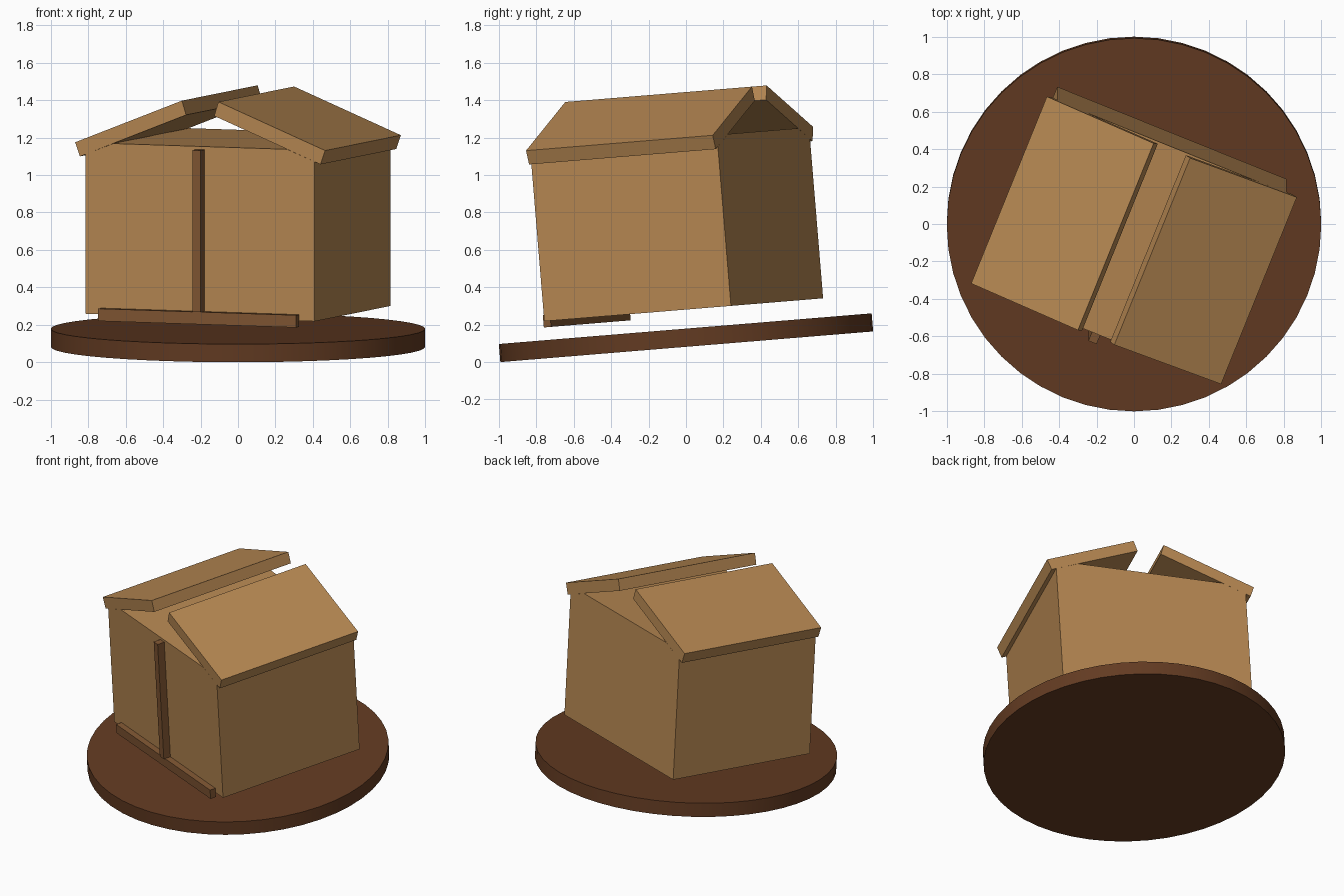
import bpy, bmesh
from math import radians
from mathutils import Matrix

if "Cube" in bpy.data.objects:
    bpy.data.objects.remove(bpy.data.objects["Cube"])

# Everything is built upright, then tilted together about x
TILT = Matrix.Translation((0, 0, 0.13)) @ Matrix.Rotation(radians(4.7), 4, 'X')
YAW = TILT @ Matrix.Rotation(radians(-22), 4, 'Z')


def material(name, color):
    m = bpy.data.materials.new(name)
    m.diffuse_color = (*color, 1)
    m.use_nodes = True
    m.node_tree.nodes["Principled BSDF"].inputs["Base Color"].default_value = m.diffuse_color
    return m


tan = material("tan_wood", (0.47, 0.245, 0.085))
trim = material("trim_wood", (0.22, 0.095, 0.033))
dark = material("dark_wood", (0.125, 0.044, 0.016))


def finish(name, bm, matrix, mat):
    bmesh.ops.recalc_face_normals(bm, faces=bm.faces[:])
    mesh = bpy.data.meshes.new(name)
    bm.to_mesh(mesh)
    bm.free()
    mesh.materials.append(mat)
    ob = bpy.data.objects.new(name, mesh)
    bpy.context.collection.objects.link(ob)
    ob.matrix_world = matrix
    return ob


def prism(name, profile, y0, y1, mat):
    """Extrude an x-z profile from y0 to y1."""
    bm = bmesh.new()
    face = bm.faces.new([bm.verts.new((x, y0, z)) for x, z in profile])
    ext = bmesh.ops.extrude_face_region(bm, geom=[face])
    moved = [g for g in ext['geom'] if isinstance(g, bmesh.types.BMVert)]
    bmesh.ops.translate(bm, verts=moved, vec=(0, y1 - y0, 0))
    return finish(name, bm, YAW, mat)


def rect(half_width, z0, z1):
    return [(-half_width, z0), (half_width, z0), (half_width, z1), (-half_width, z1)]


# Round base plate
bm = bmesh.new()
bmesh.ops.create_cone(bm, cap_ends=True, segments=48, radius1=1, radius2=1, depth=0.097)
base = finish("base_plate", bm, TILT, dark)
bpy.context.view_layer.objects.active = base
base.select_set(True)
bpy.ops.object.shade_smooth_by_angle(angle=radians(30))

# House body, top corners cut to the roof slope
half = [(0.66, 0.15), (0.66, 1.005), (0.5, 1.067)]
prism("house_body", half + [(-x, z) for x, z in reversed(half)], -0.54, 0.54, tan)

# Two roof slabs with an open gap at the ridge
slab = [(0.693, 0.992), (0.72, 1.067), (0.105, 1.309), (0.081, 1.233)]
for side, name in ((1, "roof_right"), (-1, "roof_left")):
    prism(name, [(side * x, z) for x, z in slab], -0.54, 0.54, tan)

# Door sill and the strip between the doors
prism("door_sill", rect(0.57, 0.117, 0.183), -0.582, -0.54, trim)
prism("door_strip", rect(0.024, 0.183, 1.05), -0.592, -0.54, trim)
